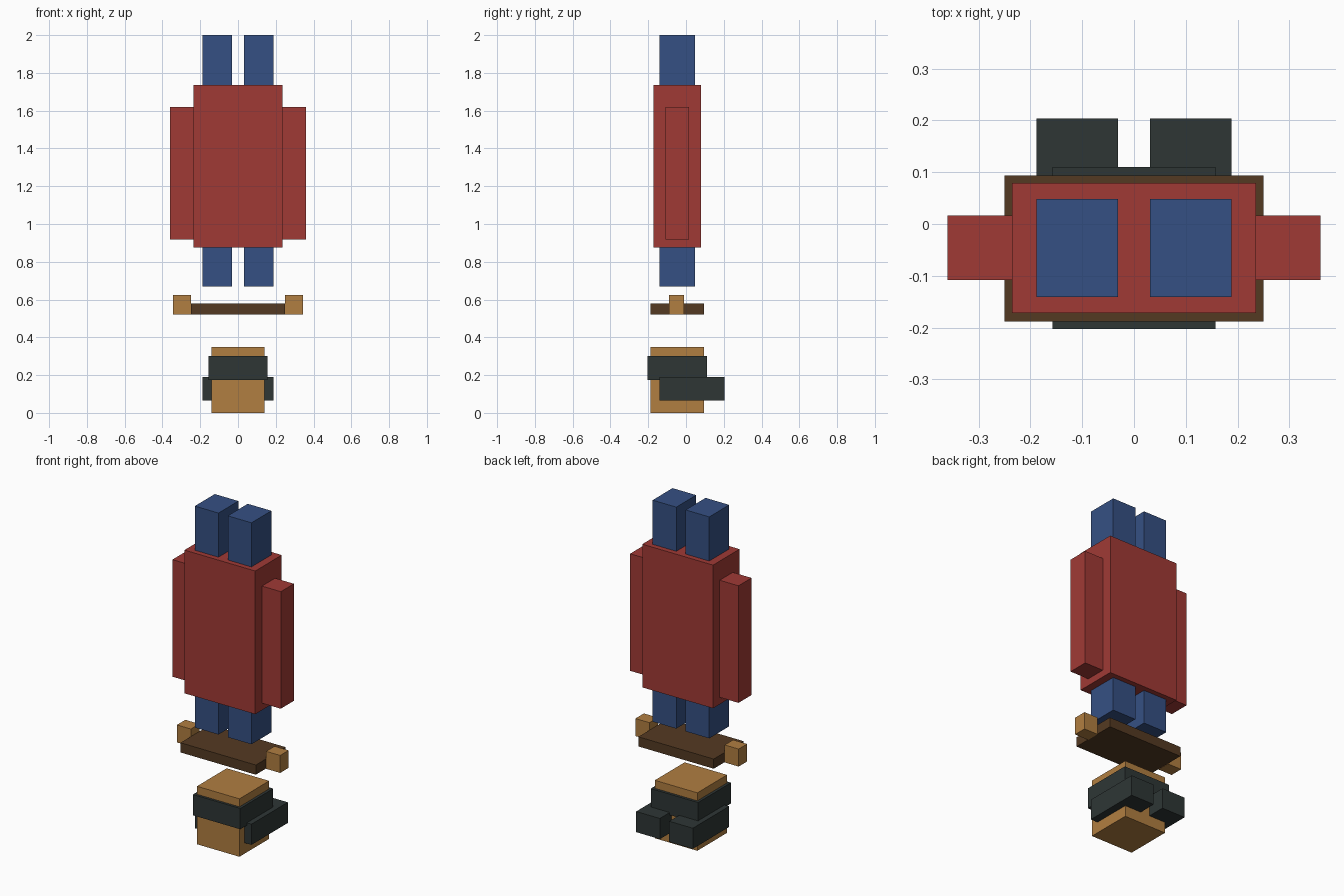
import bpy
import bmesh
from mathutils import Vector

cube = bpy.data.objects.get("Cube")
if cube:
    bpy.data.objects.remove(cube, do_unlink=True)


def material(name, srgb):
    """Flat material from display colour, stored as linear values."""
    lin = [((c / 255 + 0.055) / 1.055) ** 2.4 for c in srgb]
    mat = bpy.data.materials.new(name)
    mat.use_nodes = True
    mat.diffuse_color = (*lin, 1)
    mat.node_tree.nodes["Principled BSDF"].inputs["Base Color"].default_value = (*lin, 1)
    return mat


red = material("coat red", (160, 58, 53))
blue = material("trouser blue", (53, 80, 131))
tan = material("skin tan", (177, 126, 65))
brown = material("belt brown", (84, 58, 34))
dark = material("charcoal", (46, 54, 53))


def box(name, mat, x, y, z):
    """Box spanning the given (low, high) ranges."""
    low, high = (Vector(c) for c in zip(x, y, z))
    bm = bmesh.new()
    bmesh.ops.create_cube(bm, size=1)
    bmesh.ops.scale(bm, vec=high - low, verts=bm.verts)
    bmesh.ops.translate(bm, vec=(low + high) / 2, verts=bm.verts)
    mesh = bpy.data.meshes.new(name)
    bm.to_mesh(mesh)
    bm.free()
    mesh.materials.append(mat)
    obj = bpy.data.objects.new(name, mesh)
    bpy.context.collection.objects.link(obj)


def pair(name, mat, x, y, z):
    """Matching left (+x) and right (-x) boxes."""
    box("left_" + name, mat, x, y, z)
    box("right_" + name, mat, (-x[1], -x[0]), y, z)


# Head and the band around it
box("head", tan, (-0.141, 0.141), (-0.188, 0.094), (0, 0.348))
box("head_band", dark, (-0.157, 0.157), (-0.203, 0.11), (0.175, 0.30))

# Boots
pair("boot", dark, (0.031, 0.188), (-0.141, 0.204), (0.066, 0.19))

# Belt and hands
box("belt", brown, (-0.25, 0.25), (-0.188, 0.094), (0.522, 0.58))
pair("hand", tan, (0.25, 0.343), (-0.09, -0.01), (0.52, 0.625))

# Legs, coat body and sleeves
pair("leg", blue, (0.031, 0.188), (-0.141, 0.048), (0.67, 2.0))
box("coat", red, (-0.235, 0.235), (-0.172, 0.079), (0.875, 1.735))
pair("sleeve", red, (0.235, 0.36), (-0.108, 0.016), (0.917, 1.62))
